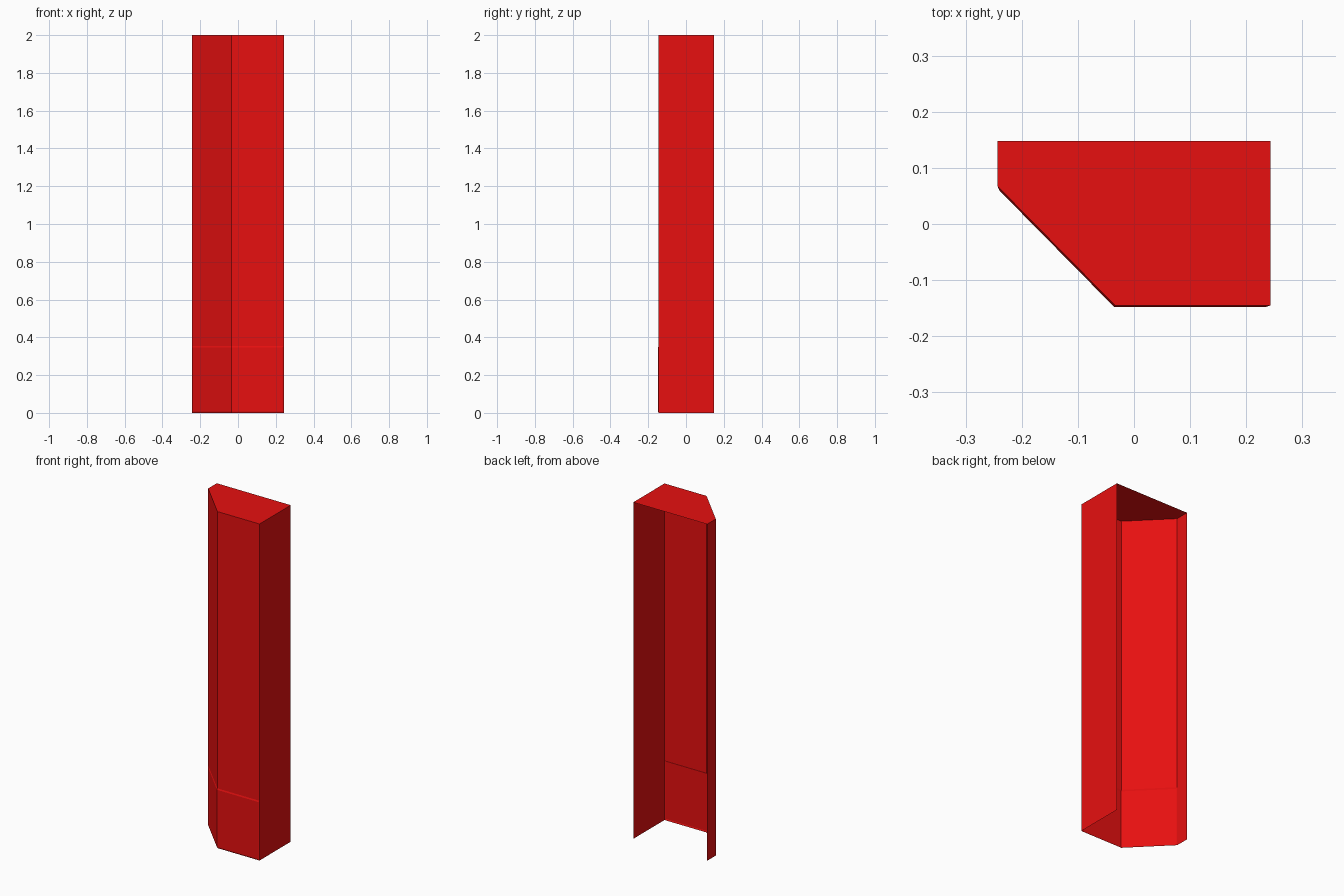
import bpy, bmesh

if "Cube" in bpy.data.objects:
    bpy.data.objects.remove(bpy.data.objects["Cube"])

# Plan profile of the open-backed shell, from back left round the front to back right
PROFILE = [(-0.243, 0.148), (-0.243, 0.067), (-0.034, -0.145), (0.243, -0.145), (0.243, 0.148)]
LEVELS = [0.0, 0.355, 2.0]

bm = bmesh.new()
rings = [[bm.verts.new((x, y, z)) for x, y in PROFILE] for z in LEVELS]

# Walls: the back and the bottom stay open
lower = []
for lo, hi in zip(rings, rings[1:]):
    for i in range(len(PROFILE) - 1):
        face = bm.faces.new((lo[i], lo[i + 1], hi[i + 1], hi[i]))
        if lo is rings[0] and i in (1, 2):
            lower.append(face)

# Top cap
bm.faces.new(rings[-1])
bm.normal_update()

# Raised kick panel wrapping the chamfer and the front
bmesh.ops.inset_region(bm, faces=lower, thickness=0.008, depth=0.003,
                       use_boundary=True, use_even_offset=True)

mesh = bpy.data.meshes.new("corner_housing")
bm.to_mesh(mesh)
bm.free()
housing = bpy.data.objects.new("corner_housing", mesh)
bpy.context.collection.objects.link(housing)

# Red paint
red = bpy.data.materials.new("red_paint")
red.diffuse_color = (0.8, 0.005, 0.005, 1)
red.use_nodes = True
red.node_tree.nodes["Principled BSDF"].inputs["Base Color"].default_value = red.diffuse_color
mesh.materials.append(red)
